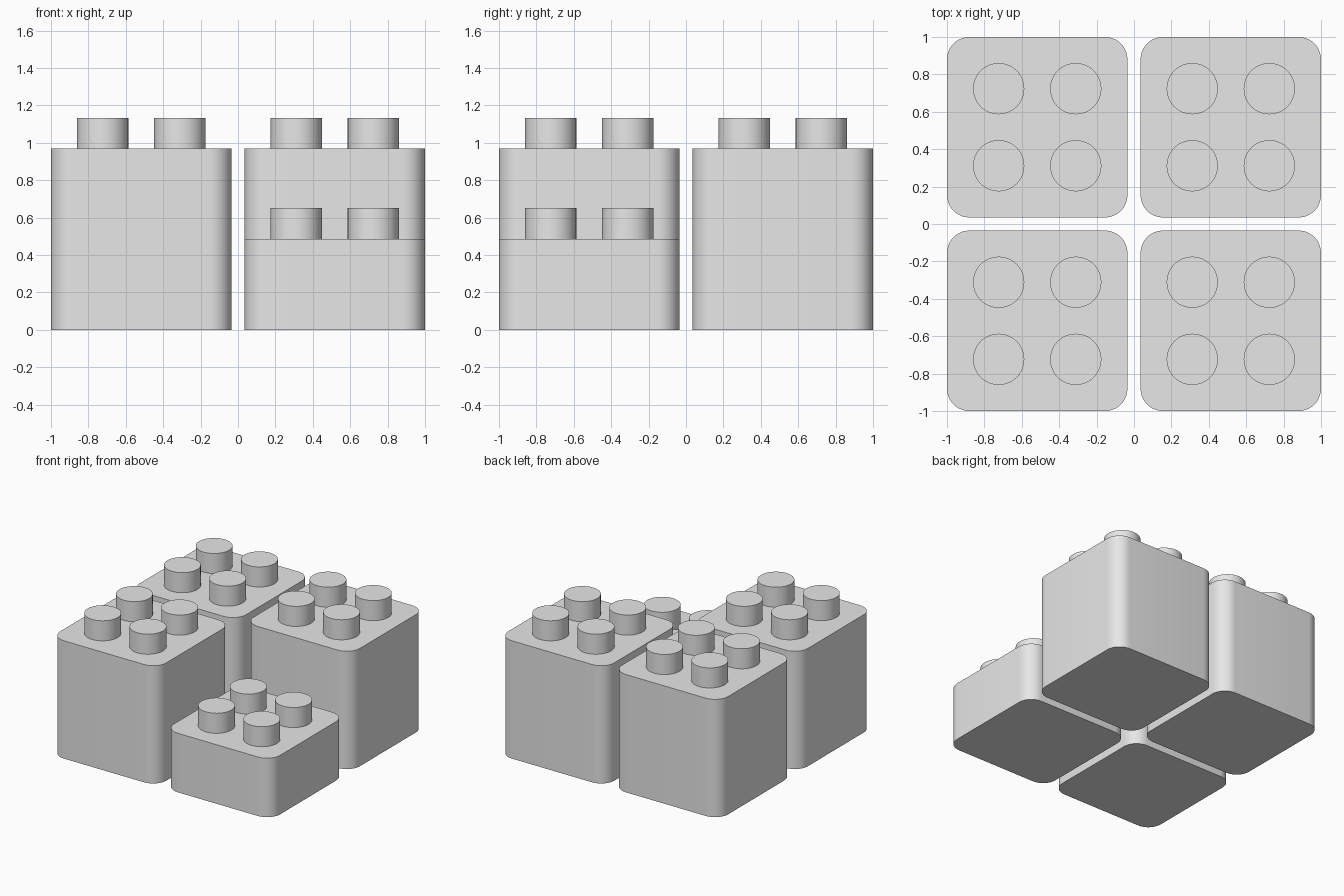
import bpy
import bmesh
from math import radians
from mathutils import Matrix

cube = bpy.data.objects.get("Cube")
if cube:
    bpy.data.objects.remove(cube, do_unlink=True)

SIZE = 0.965           # block width and depth
CENTRE = 1 - SIZE / 2  # block centre offset from the origin
CORNER = 0.12          # vertical corner radius
TALL, SHORT = 0.968, 0.485
STUD_RADIUS, STUD_HEIGHT, STUD_OFFSET = 0.137, 0.165, 0.206

# Plain grey plastic
grey = bpy.data.materials.new("light grey")
grey.use_nodes = True
colour = (0.8, 0.8, 0.8, 1)
grey.diffuse_color = colour
grey.node_tree.nodes["Principled BSDF"].inputs["Base Color"].default_value = colour


def finish(bm, name, location):
    """Turn a bmesh into a smooth-shaded object with sharp rims."""
    mesh = bpy.data.meshes.new(name)
    bm.to_mesh(mesh)
    bm.free()
    mesh.materials.append(grey)
    obj = bpy.data.objects.new(name, mesh)
    obj.location = location
    bpy.context.collection.objects.link(obj)
    bpy.ops.object.select_all(action="DESELECT")
    obj.select_set(True)
    bpy.context.view_layer.objects.active = obj
    bpy.ops.object.shade_smooth_by_angle(angle=radians(30))
    return obj


def add_block(name, x, y, height):
    """Box with rounded vertical corners, standing on the ground."""
    bm = bmesh.new()
    bmesh.ops.create_cube(bm, size=1, matrix=Matrix.Translation((0, 0, height / 2))
                          @ Matrix.Diagonal((SIZE, SIZE, height, 1)))
    uprights = [e for e in bm.edges
                if abs(e.verts[0].co.z - e.verts[1].co.z) > height / 2]
    bmesh.ops.bevel(bm, geom=uprights, offset=CORNER, segments=10,
                    profile=0.5, affect="EDGES")
    return finish(bm, name, (x, y, 0))


def add_stud(name, x, y, z):
    """Round peg on top of a block."""
    bm = bmesh.new()
    bmesh.ops.create_cone(bm, cap_ends=True, segments=48, radius1=STUD_RADIUS,
                          radius2=STUD_RADIUS, depth=STUD_HEIGHT,
                          matrix=Matrix.Translation((0, 0, STUD_HEIGHT / 2)))
    return finish(bm, name, (x, y, z))


# Four blocks in a square, the front left one at half height
for side, sx in (("left", 1), ("right", -1)):
    for end, sy in (("front", -1), ("back", 1)):
        height = SHORT if (side, end) == ("left", "front") else TALL
        x, y = sx * CENTRE, sy * CENTRE
        block = add_block(f"{end}_{side}_block", x, y, height)
        # Two by two studs on each block
        for i in (-1, 1):
            for j in (-1, 1):
                add_stud(f"{end}_{side}_stud", x + i * STUD_OFFSET,
                         y + j * STUD_OFFSET, height)
